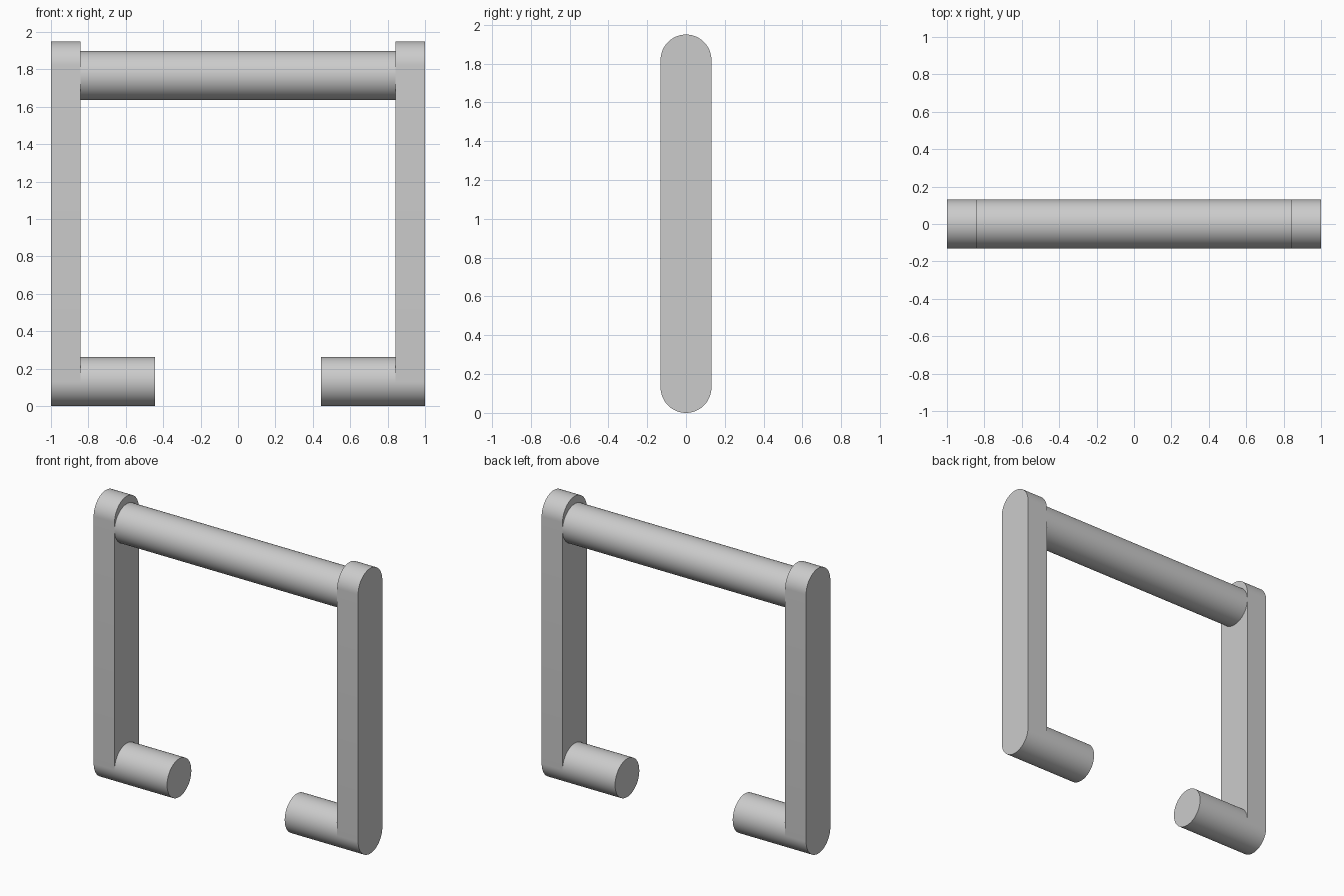
import bpy
import bmesh
from math import pi, sin, cos

cube = bpy.data.objects.get("Cube")
if cube:
    bpy.data.objects.remove(cube, do_unlink=True)

RADIUS = 0.131      # shared by arms, feet and grip
HEIGHT = 1.95
ARM_IN = 0.842      # inner face of the arms
FOOT_IN = 0.445     # free end of the feet
GRIP_Z = 1.767
STEPS = 32          # segments per half circle

metal = bpy.data.materials.new("light grey metal")
metal.use_nodes = True
grey = (0.6, 0.6, 0.6, 1)
metal.diffuse_color = grey
metal.node_tree.nodes["Principled BSDF"].inputs["Base Color"].default_value = grey


def rounded_bar(name, x0, x1, z_low, z_high):
    """Extrude a round-ended profile along x; equal centres give a cylinder."""
    profile = []
    for centre, start in ((z_high, 0), (z_low, pi)):
        for i in range(STEPS + 1):
            a = start + pi * i / STEPS
            profile.append((RADIUS * cos(a), centre + RADIUS * sin(a)))
    bm = bmesh.new()
    face = bm.faces.new([bm.verts.new((x0, y, z)) for y, z in profile])
    out = bmesh.ops.extrude_face_region(bm, geom=[face], use_keep_orig=True)
    moved = [v for v in out["geom"] if isinstance(v, bmesh.types.BMVert)]
    bmesh.ops.translate(bm, verts=moved, vec=(x1 - x0, 0, 0))
    bmesh.ops.remove_doubles(bm, verts=bm.verts[:], dist=0.0001)
    bmesh.ops.recalc_face_normals(bm, faces=bm.faces[:])
    mesh = bpy.data.meshes.new(name)
    bm.to_mesh(mesh)
    bm.free()
    mesh.materials.append(metal)
    obj = bpy.data.objects.new(name, mesh)
    bpy.context.collection.objects.link(obj)
    bpy.ops.object.select_all(action="DESELECT")
    obj.select_set(True)
    bpy.context.view_layer.objects.active = obj
    bpy.ops.object.shade_smooth_by_angle(angle=pi / 6)
    return obj


# Upright arms with an inward foot on each side
for side, s in (("left", 1), ("right", -1)):
    rounded_bar(side + "_arm", *sorted((s * ARM_IN, s)), RADIUS, HEIGHT - RADIUS)
    rounded_bar(side + "_foot", *sorted((s * FOOT_IN, s * ARM_IN)), RADIUS, RADIUS)

# Cross grip between the arms
rounded_bar("grip", -ARM_IN, ARM_IN, GRIP_Z, GRIP_Z)
